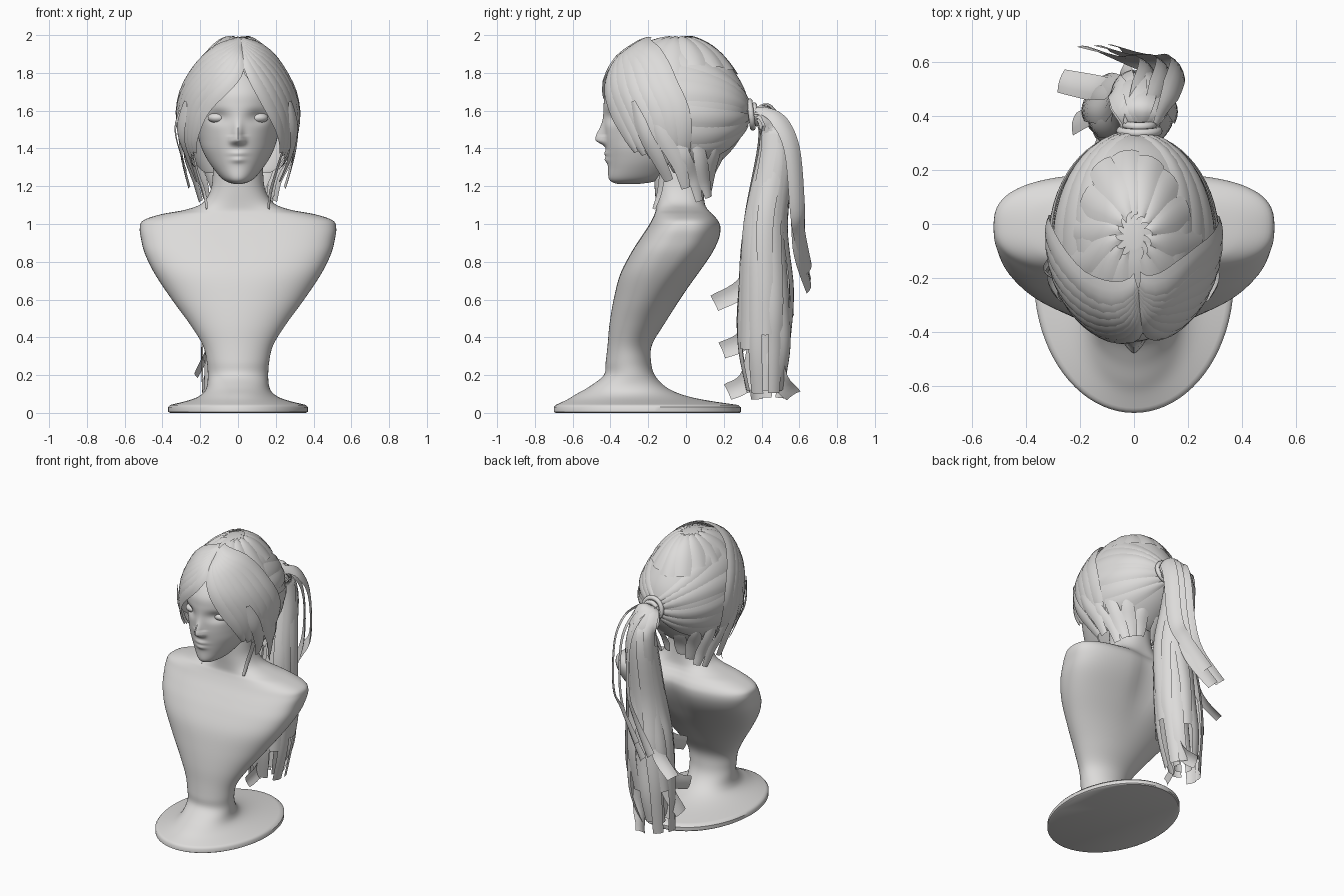
import bpy, math, random
from math import sin, cos, pi, exp
from mathutils import Vector

if "Cube" in bpy.data.objects:
    bpy.data.objects.remove(bpy.data.objects["Cube"])
random.seed(4)
grey = bpy.data.materials.new("plain_grey")
grey.diffuse_color = (0.72, 0.71, 0.70, 1)
grey.use_nodes = True
grey.node_tree.nodes["Principled BSDF"].inputs["Base Color"].default_value = grey.diffuse_color

def make(name, verts, faces, angle=40):
    me = bpy.data.meshes.new(name)
    me.from_pydata([tuple(v) for v in verts], [], faces)
    me.materials.append(grey)
    me.shade_smooth()
    me.set_sharp_from_angle(angle=math.radians(angle))
    bpy.context.collection.objects.link(bpy.data.objects.new(name, me))

def spline(pts, k):
    # Catmull-Rom curve through tuples of any length
    out = []
    n = len(pts)
    for i in range(n - 1):
        a, b, c, d = pts[max(i - 1, 0)], pts[i], pts[i + 1], pts[min(i + 2, n - 1)]
        for t in (j / k for j in range(k)):
            out.append(tuple(0.5 * (2*q + (r - p)*t + (2*p - 5*q + 4*r - s)*t*t
                       + (3*q - p - 3*r + s)*t**3) for p, q, r, s in zip(a, b, c, d)))
    return out + [tuple(pts[-1])]

def oval(row, th, n=2.0):
    # Point on a section given as (height, half width, front y, back y)
    z, w, yf, yb = row[:4]
    f = lambda v: math.copysign(abs(v) ** (2 / n), v)
    return [w * f(sin(th)), (yf + yb) / 2 - (yb - yf) / 2 * f(cos(th)), z]

def grid_faces(rows, cols, closed, start=0):
    return [(start + i*cols + j, start + i*cols + (j+1) % cols,
             start + (i+1)*cols + (j+1) % cols, start + (i+1)*cols + j)
            for i in range(rows - 1) for j in range(cols if closed else cols - 1)]

def loft(name, rows, seg, power, shape):
    verts = []
    for r in rows:
        for j in range(seg):
            th = 2 * pi * j / seg
            p = oval(r, th, power(r[0]))
            p[1] += shape(p[0], p[2], cos(th))
            verts.append(p)
    caps = [tuple(range(seg))[::-1], tuple(range((len(rows)-1)*seg, len(rows)*seg))]
    make(name, verts, grid_faces(len(rows), seg, True) + caps)

def g(v):
    return exp(-v * v)

# Stand, torso, shoulders and neck in one sweep
rim = [(0, .36, -.69, .285), (.006, .37, -.70, .29), (.03, .37, -.70, .29)]
body = [(.042, .36, -.69, .275), (.07, .25, -.63, .09), (.10, .19, -.58, -.03), (.14, .165, -.51, -.11),
        (.20, .16, -.435, -.165), (.27, .165, -.425, -.185), (.36, .187, -.415, -.18), (.47, .255, -.405, -.115),
        (.60, .35, -.383, -.03), (.73, .437, -.35, .065), (.84, .492, -.295, .14), (.92, .513, -.245, .178),
        (.98, .52, -.205, .187), (1.02, .50, -.182, .172), (1.052, .405, -.167, .145),
        (1.075, .28, -.16, .125), (1.11, .19, -.16, .108), (1.18, .145, -.165, .095),
        (1.27, .133, -.17, .09), (1.42, .13, -.17, .10)]
loft("stand_torso_and_neck", rim + spline(body, 5), 80, lambda z: 2 + .8 * g((z - .92) / .22),
     lambda x, z, c: -.035 * g(x / .09) * g((z - .9) / .18) if c < 0 else 0)

# Head with nose, lips and eye sockets
def face(x, z, c):
    if c < 0:
        return 0
    nose = .05 * g((z - 1.445) / (.024 if z < 1.445 else .075)) * g(x / (.03 if z < 1.47 else .024))
    wings = .010 * g((abs(x) - .03) / .014) * g((z - 1.437) / .017)
    lips = .012 * g(x / .045) * g((z - 1.373) / .014) + .014 * g(x / .038) * g((z - 1.34) / .016)
    return .028 * g((abs(x) - .105) / .055) * g((z - 1.565) / .035) - nose - wings - lips

head = [(1.212, .02, -.36, -.25), (1.222, .055, -.392, -.18), (1.245, .09, -.41, -.10),
        (1.30, .135, -.413, -.02), (1.35, .168, -.418, .05), (1.40, .192, -.424, .10),
        (1.45, .208, -.43, .17), (1.50, .222, -.432, .22), (1.56, .235, -.436, .25),
        (1.63, .245, -.436, .27), (1.70, .24, -.425, .25), (1.78, .20, -.37, .20), (1.86, .13, -.28, .12)]
loft("head", spline(head, 7), 128, lambda z: 2, face)
for x, side in ((-.107, "left"), (.107, "right")):
    bpy.ops.mesh.primitive_uv_sphere_add(segments=24, ring_count=16, radius=1, location=(x, -.343, 1.562))
    eye = bpy.context.object
    eye.name, eye.scale = side + "_eye", (.053, .048, .03)
    eye.data.materials.append(grey)
    eye.data.shade_smooth()

# Hair cap, open around the face; each row ends with the half-angle of the opening
cap = spline([(1.27, .17, -.32, .11, 1.75), (1.30, .21, -.36, .15, 1.65), (1.40, .27, -.42, .25, 1.33),
              (1.50, .298, -.44, .31, .90), (1.60, .304, -.445, .335, .73), (1.70, .283, -.442, .315, .45),
              (1.79, .24, -.415, .268, .03), (1.88, .18, -.355, .20, .0), (1.94, .125, -.26, .13, .0),
              (1.975, .075, -.165, .06, .0), (1.988, .03, -.09, .0, .0)], 5)

def on_cap(th, z, off):
    z = min(max(z, cap[0][0]), cap[-1][0] - 1e-4)
    i = next(k for k in range(len(cap) - 1) if cap[k + 1][0] > z)
    a, b = cap[i], cap[i + 1]
    r = [p + (q - p) * (z - a[0]) / (b[0] - a[0]) for p, q in zip(a, b)]
    p = oval((z, r[1] + off, r[2] - off, r[3] + off), th)
    return Vector((p[0], p[1], z + off * max(0, z - 1.6) * 2))

verts = []
for r in cap:
    c, a = .13 * max(0, min(1, (r[0] - 1.6) / .2)), max(r[4], 0)
    verts += [oval(r, c + a + (2*pi - 2*a) * j / 72) for j in range(73)]
make("hair_cap", verts, grid_faces(len(cap), 73, False)
     + [tuple(range((len(cap) - 1) * 73, len(cap) * 73 - 1))])
CROSS = (-1, -.5, 0, .5, 1)

def cap_locks(name, paths):
    # Locks lying on the cap, paths given as (angle, height, half width)
    verts, faces = [], []
    for path, lift in paths:
        pts = spline(path, 5)
        faces += grid_faces(len(pts), 5, False, len(verts))
        for i, (th, z, w) in enumerate(pts):
            p, q = pts[max(i - 1, 0)], pts[min(i + 1, len(pts) - 1)]
            rad = (on_cap(th + .05, z, 0) - on_cap(th - .05, z, 0)).length * 10
            d = Vector(((q[0] - p[0]) * rad, q[1] - p[1])).normalized()
            verts += [on_cap(th - d.y * u * w / rad, z + d.x * u * w, lift + .007 * (1 - u*u)) for u in CROSS]
    make(name, verts, faces, 60)

# Bangs swept from the parting to both temples
cap_locks("bangs", [([(.13 + s*.05, 1.93 + i*.006, .012), (.13 + s*(.2 + .15*i), 1.80 + .014*i, .04),
                      (s*(.58 + .16*i), 1.64 + .01*i, .05), (s*(.84 + .15*i), 1.50 - .01*i, .04),
                      (s*(1.02 + .14*i), 1.38 - .015*i, .015)], .008 + .002*i)
                    for s in (-1, 1) for i in range(7)])

# Locks combed back into the tie
combed = []
for s in (-1, 1):
    for i, (th, z) in enumerate([(1.1, 1.89), (1.2, 1.80), (1.3, 1.70), (1.5, 1.58), (1.6, 1.46), (1.9, 1.38)]):
        e = 1.64 - .025 * i
        combed.append(([(s*(th + (pi - .05 - th) * t), z + (e - z) * t**1.5 + (.03 if z > 1.6 else -.02) * sin(pi*t),
                         .06 * (1 - .75 * t*t)) for t in (0, .33, .66, 1)], .002 + .001 * i))
cap_locks("combed_back_locks", combed)

# Broad overlapping locks over the crown
cap_locks("crown_locks", [([(th, 1.984, .015), (th + .1, 1.95, .045), (th + .15, 1.89, .055),
                            (th + .15, random.uniform(1.78, 1.84), .05)], random.uniform(.002, .008))
                          for th in (.6 + i * .42 for i in range(13))])

def ribbons(name, paths, centre):
    # Free hanging hair strips (path, half width, tip factor) curving around centre(p)
    verts, faces = [], []
    for path, width, tip in paths:
        pts = [Vector(p) for p in spline(path, 6)]
        faces += grid_faces(len(pts), 5, False, len(verts))
        for i, p in enumerate(pts):
            t = i / (len(pts) - 1)
            d = (pts[min(i + 1, len(pts) - 1)] - pts[max(i - 1, 0)]).normalized()
            out = p - centre(p)
            out = (out - d * out.dot(d)).normalized()
            w = width * min(1, .3 + 3*t) * (1 - (1 - tip) * max(0, (t - .6) / .4))
            verts += [p + d.cross(out) * (u * w) + out * (.25 * w * (1 - u*u)) for u in CROSS]
    make(name, verts, faces, 60)

# Loose wisps at the temples, behind the ears and on the nape
wisps = [([(-.30, -.20, 1.62), (-.332, -.17, 1.50), (-.30, -.12, 1.36), (-.27, -.1, 1.28)], .012, .4)]
for s in (-1, 1):
    for path, w in [([(.275, -.28, 1.65), (.30, -.22, 1.48), (.265, -.15, 1.35), (.225, -.09, 1.23)], .04),
                    ([(.30, -.20, 1.60), (.31, -.12, 1.45), (.28, -.04, 1.32), (.25, .0, 1.19)], .04),
                    ([(.29, -.08, 1.52), (.28, -.01, 1.36), (.225, .04, 1.24), (.195, .07, 1.12)], .035),
                    ([(.24, -.16, 1.42), (.21, -.13, 1.28), (.18, -.14, 1.17), (.165, -.17, 1.08)], .016),
                    ([(.26, .05, 1.45), (.23, .08, 1.33), (.19, .10, 1.22), (.17, .12, 1.14)], .04),
                    ([(.20, .16, 1.40), (.15, .13, 1.28), (.12, .12, 1.17)], .045),
                    ([(.08, .20, 1.38), (.06, .14, 1.27), (.05, .125, 1.19)], .045)]:
        wisps.append(([(s * (x + random.uniform(-.008, .008)), y, z) for x, y, z in path], w, .6))
ribbons("loose_wisps", wisps, lambda p: Vector((0, -.04, p.z)))

# Ponytail: a ring of long strips around a hanging axis, loosening downwards
axis = [(.02, .33, 1.58), (.02, .42, 1.575), (.02, .475, 1.40), (.02, .42, 1.0),
        (.0, .42, .65), (-.03, .42, .38), (-.06, .42, .12)]
dense = spline(axis, 12)

def tail_centre(p):
    return Vector((.02, .38, 1.45) if p.z > 1.5 else min(dense, key=lambda q: abs(q[2] - p.z)))

strips = []
for i in range(14):
    a, path = 2 * pi * i / 14, []
    for k in range(7 if i % 3 else 6):
        x, y, z = axis[k]
        r = (.03, .055, .08, .105, .135, .135, .10)[k] * random.uniform(.88, 1.06)
        path.append((x + r * 1.15 * cos(a), y + r * sin(a) * (.5 if k == 1 else 1),
                     z + (r * .8 * sin(a) if k < 2 else random.uniform(-.05, .05))))
    strips.append((path, .045, .75))
for i in range(4):
    strips.append(([(x + .05 * cos(i * 1.57), y + .05 * sin(i * 1.57), z) for x, y, z in axis], .045, .7))
ribbons("ponytail", strips, tail_centre)

# Outer bundle that ends higher and swings to one side
ribbons("outer_ponytail_lock", [
    ([(.03 + dx, .37, 1.61), (.08 + dx, .48, 1.56), (.11 + dx, .56, 1.40), (.10 + dx, .59, 1.08),
      (.03 + dx, .60, .85 + dz), (-.12 + dx, .65, .66 + dz)], .05, .85)
    for dx, dz in ((0, 0), (-.06, .04), (.05, .1))], lambda p: Vector((-.25, .3, min(p.z, 1.4))))

# Flicked tips
tips = [((.0, .36, 1.0), (-.07, .33, .70), (-.10, .15, .58)), ((-.06, .40, .75), (-.12, .33, .42), (-.16, .19, .33)),
        ((-.08, .42, .70), (-.13, .42, .40), (-.22, .37, .20)), ((-.02, .40, .55), (-.05, .34, .20), (-.08, .22, .11)),
        ((.04, .46, .60), (.03, .48, .22), (-.04, .57, .09)), ((-.06, .48, .90), (-.13, .50, .65), (-.27, .53, .52))]
ribbons("flicked_tips", [(t, .05, .9) for t in tips], lambda p: Vector((.5, .3, p.z + .1)))

# Hair tie
for dy in (0, .022):
    bpy.ops.mesh.primitive_torus_add(major_radius=.07 - dy, minor_radius=.016, major_segments=32, minor_segments=10,
                                     location=(.02, .345 + dy, 1.58), rotation=(pi / 2 + .12, 0, 0))
    bpy.context.object.name = "hair_tie"
    bpy.context.object.data.materials.append(grey)
    bpy.context.object.data.shade_smooth()
